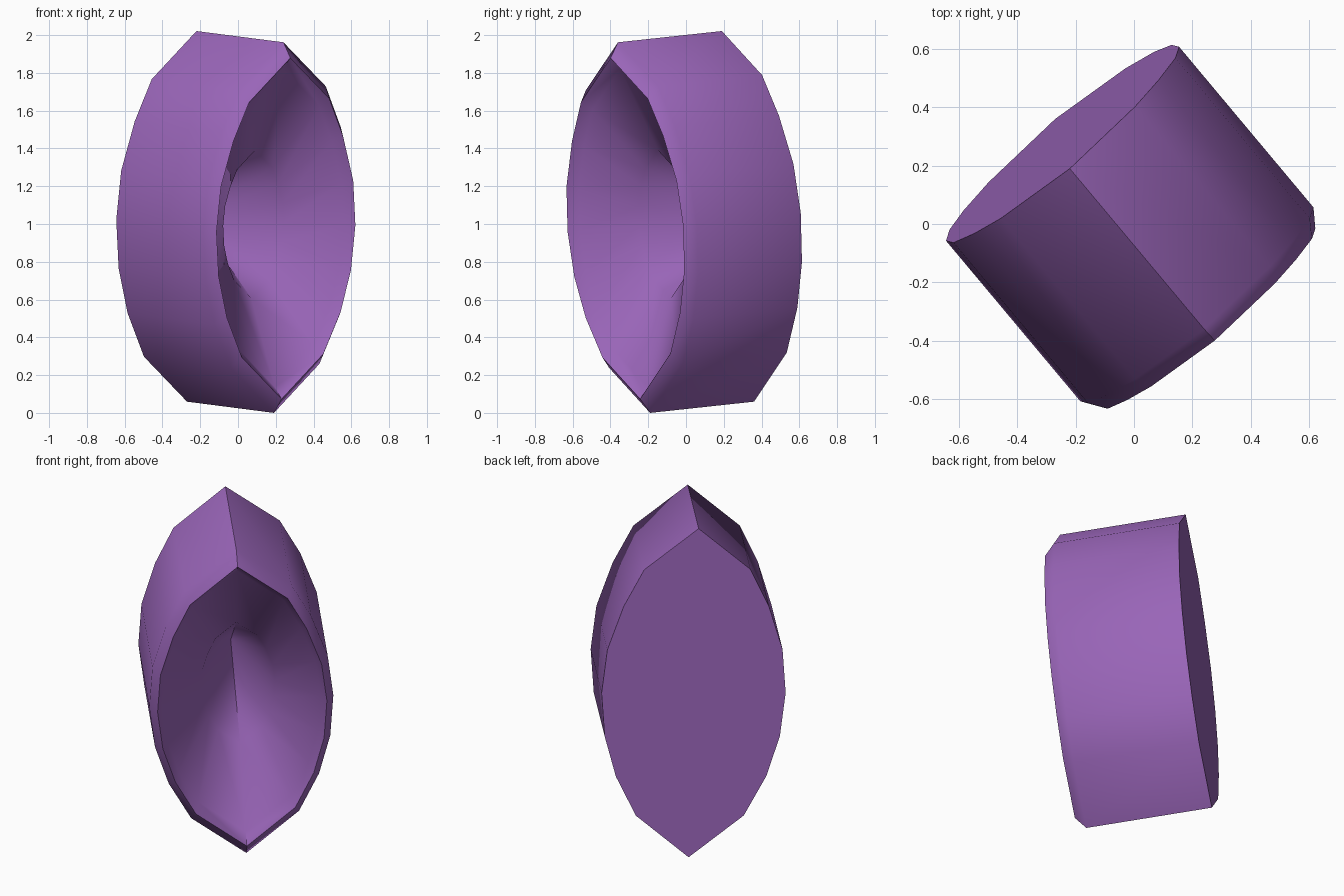
import bpy, bmesh, math
from mathutils import Vector

if "Cube" in bpy.data.objects:
    bpy.data.objects.remove(bpy.data.objects["Cube"])

# local frame of the tilted pod: long axis, forward axis, width axis
up = Vector((0.05, -0.17, 1.96)).normalized()
fwd = Vector((0.46, -0.55, -0.05))
fwd = (fwd - up * fwd.dot(up)).normalized()
side = fwd.cross(up) * -1
back_centre = Vector((-0.245, 0.275, 1.02))
DEPTH = 0.72

# pointed oval outline: half-width, height
right = [(0.0, 0.985), (0.30, 0.74), (0.41, 0.52), (0.495, 0.26), (0.52, 0.0),
         (0.495, -0.26), (0.425, -0.50), (0.305, -0.735), (0.0, -0.985)]
outline = right + [(-u, v) for u, v in reversed(right[1:-1])]

# section from the back edge over the rim into the funnel: scale, forward offset
section = [(1.0, 0.0), (1.0, DEPTH), (0.92, DEPTH + 0.06), (0.86, DEPTH),
           (0.40, DEPTH - 0.21)]

bm = bmesh.new()


def point(u, v, f):
    return bm.verts.new(back_centre + side * u + up * v + fwd * f)


rings = [[point(u * s, v * s, f) for u, v in outline] for s, f in section]
n = len(outline)
for a, b in zip(rings, rings[1:]):
    for i in range(n):
        j = (i + 1) % n
        bm.faces.new((a[i], a[j], b[j], b[i]))

# fans closing the back and the bottom of the funnel
for ring, f in ((rings[0], 0.0), (rings[-1], 0.02)):
    tip = point(0, 0, f)
    for i in range(n):
        bm.faces.new((ring[i], ring[(i + 1) % n], tip))
bmesh.ops.recalc_face_normals(bm, faces=bm.faces)

# rest on the ground
low = min(v.co.z for v in bm.verts)
bmesh.ops.translate(bm, verts=bm.verts, vec=(0, 0, -low))

mesh = bpy.data.meshes.new("pod_shell")
bm.to_mesh(mesh)
bm.free()
pod = bpy.data.objects.new("pod_shell", mesh)
bpy.context.collection.objects.link(pod)

mat = bpy.data.materials.new("purple")
mat.diffuse_color = (0.32, 0.13, 0.48, 1)
mat.use_nodes = True
mat.node_tree.nodes["Principled BSDF"].inputs["Base Color"].default_value = mat.diffuse_color
mesh.materials.append(mat)

bpy.context.view_layer.objects.active = pod
pod.select_set(True)
bpy.ops.object.shade_smooth_by_angle(angle=math.radians(50))
